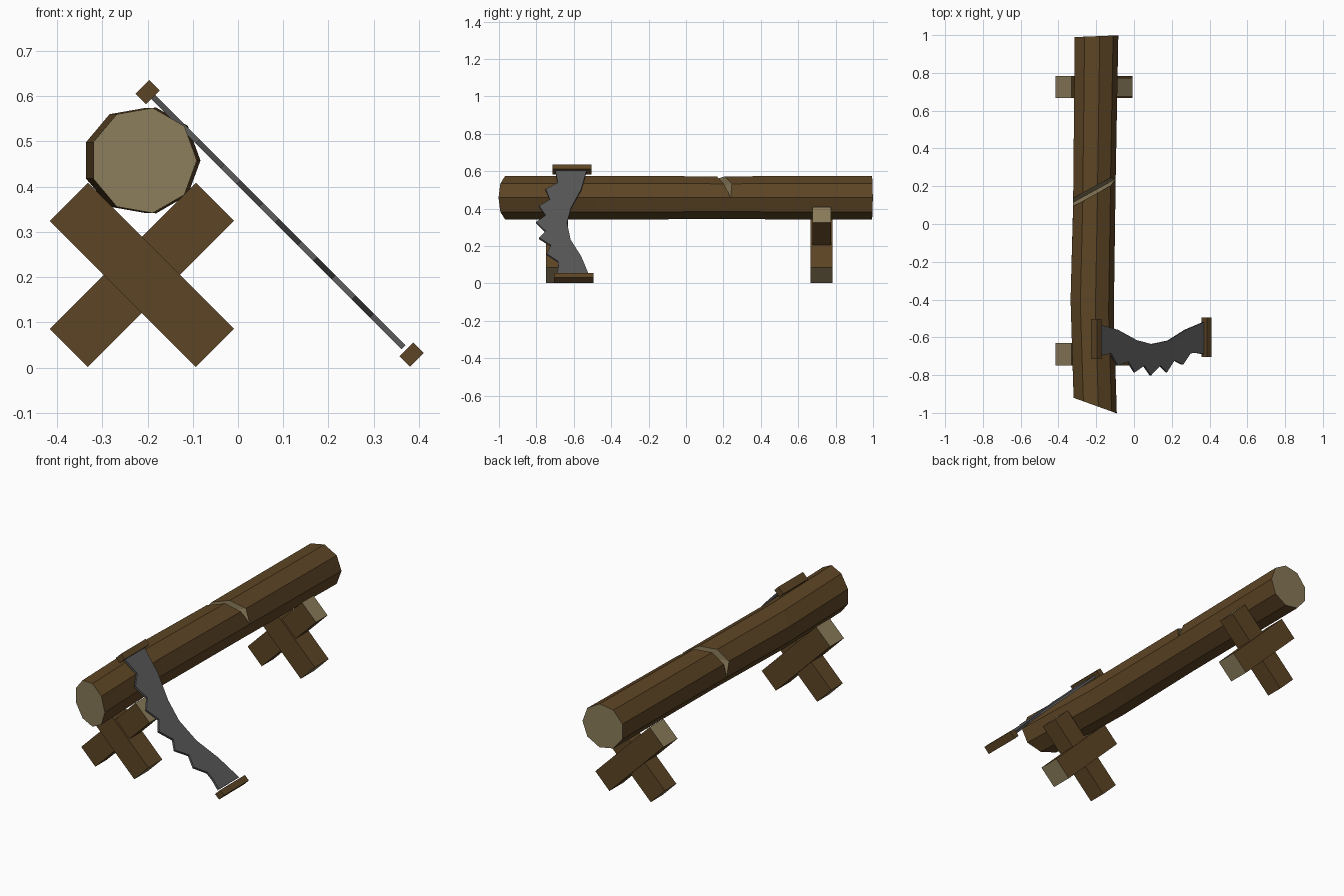
import bpy, bmesh, math
from mathutils import Matrix, Vector

if "Cube" in bpy.data.objects:
    bpy.data.objects.remove(bpy.data.objects["Cube"])


def material(name, rgb):
    m = bpy.data.materials.new(name)
    m.diffuse_color = (*rgb, 1)
    m.use_nodes = True
    m.node_tree.nodes["Principled BSDF"].inputs["Base Color"].default_value = m.diffuse_color
    return m


BARK = material("brown wood", (0.11, 0.059, 0.018))
CUT = material("pale cut wood", (0.26, 0.205, 0.105))
STEEL = material("dark steel", (0.095, 0.095, 0.095))


def finish(name, bm, mats):
    bmesh.ops.recalc_face_normals(bm, faces=bm.faces)
    me = bpy.data.meshes.new(name)
    bm.to_mesh(me)
    bm.free()
    for m in mats:
        me.materials.append(m)
    ob = bpy.data.objects.new(name, me)
    bpy.context.collection.objects.link(ob)
    return ob


def box(name, centre, size, angle, mats, pale_ends=False):
    """Box turned about y by angle; its local x is the long direction."""
    bm = bmesh.new()
    bmesh.ops.create_cube(bm, size=1, matrix=Matrix.Diagonal((*size, 1)))
    bm.normal_update()
    for f in bm.faces:
        if pale_ends and abs(f.normal.x) > 0.9:
            f.material_index = 1
    bm.transform(Matrix.Translation(centre) @ Matrix.Rotation(angle, 4, 'Y'))
    return finish(name, bm, mats)


# Log: nine-sided rings (centre y, skew, centre x, radius, half gap of the notch)
SIDES, LOG_Z = 9, 0.458
RINGS = [(-0.96, -0.36, -0.209, 0.118, 0),
         (-0.44, -0.36, -0.225, 0.118, 0),
         (0.175, 0.55, -0.213, 0.116, -0.021),
         (0.175, 0.55, -0.213, 0.116, 0.021),
         (0.994, 0.04, -0.202, 0.119, 0)]
bm = bmesh.new()
rings = []
for y, skew, cx, r, gap in RINGS:
    ring = []
    for k in range(SIDES):
        a = math.tau * k / SIDES
        dx = r * math.cos(a)
        split = gap if 1 <= k <= 4 else 0
        ring.append(bm.verts.new((cx + dx, y + skew * dx + split, LOG_Z + r * math.sin(a))))
    rings.append(ring)
for k in (0, 5, 6, 7, 8):          # the two notch rings share their lower points
    bm.verts.remove(rings[3][k])
    rings[3][k] = rings[2][k]
for a, b in ((0, 1), (1, 2), (3, 4)):
    for k in range(SIDES):
        n = (k + 1) % SIDES
        bm.faces.new((rings[a][k], rings[a][n], rings[b][n], rings[b][k]))
pale = [bm.faces.new(rings[0]), bm.faces.new(rings[4])]
for i in (2, 3):                   # notch walls, fanned down to the notch bottom
    p = rings[i]
    pale += [bm.faces.new((p[0], p[1], p[4], p[5])), bm.faces.new(p[1:5])]
for f in pale:
    f.material_index = 1
finish("log", bm, (BARK, CUT))

# Sawhorses: two crossed beams each
for label, y in (("front", -0.69), ("back", 0.725)):
    for side, angle, width in (("left", math.pi / 4, 0.118), ("right", -math.pi / 4, 0.098)):
        box(f"{label}_sawhorse_{side}_beam", (-0.2125, y, 0.205),
            (0.457, width, 0.119), angle, (BARK, CUT), True)

# Saw handles: wooden bars at both ends of the blade
box("saw_top_handle", (-0.2, -0.609, 0.609), (0.033, 0.21, 0.043), math.pi / 4, (BARK,))
box("saw_bottom_handle", (0.384, -0.6, 0.029), (0.033, 0.21, 0.043), math.pi / 4, (BARK,))

# Saw blade: curved back edge and toothed front edge as (y, z), leaning at 45 degrees
BACK = [(-0.53, 0.605), (-0.56, 0.5), (-0.615, 0.4), (-0.636, 0.32),
        (-0.617, 0.23), (-0.56, 0.14), (-0.52, 0.045)]
TEETH = [(-0.69, 0.045), (-0.682, 0.085), (-0.685, 0.115), (-0.745, 0.155), (-0.722, 0.2),
         (-0.785, 0.24), (-0.75, 0.275), (-0.802, 0.325), (-0.75, 0.36),
         (-0.785, 0.41), (-0.728, 0.445), (-0.75, 0.5), (-0.685, 0.535), (-0.7, 0.605)]
bm = bmesh.new()
half = Vector((1, 0, 1)).normalized() * 0.006
face = bm.faces.new([bm.verts.new(Vector((0.411 - z, y, z)) - half) for y, z in BACK + TEETH])
new = bmesh.ops.extrude_face_region(bm, geom=[face])["geom"]
bmesh.ops.translate(bm, vec=half * 2, verts=[v for v in new if isinstance(v, bmesh.types.BMVert)])
finish("saw_blade", bm, (STEEL,))
